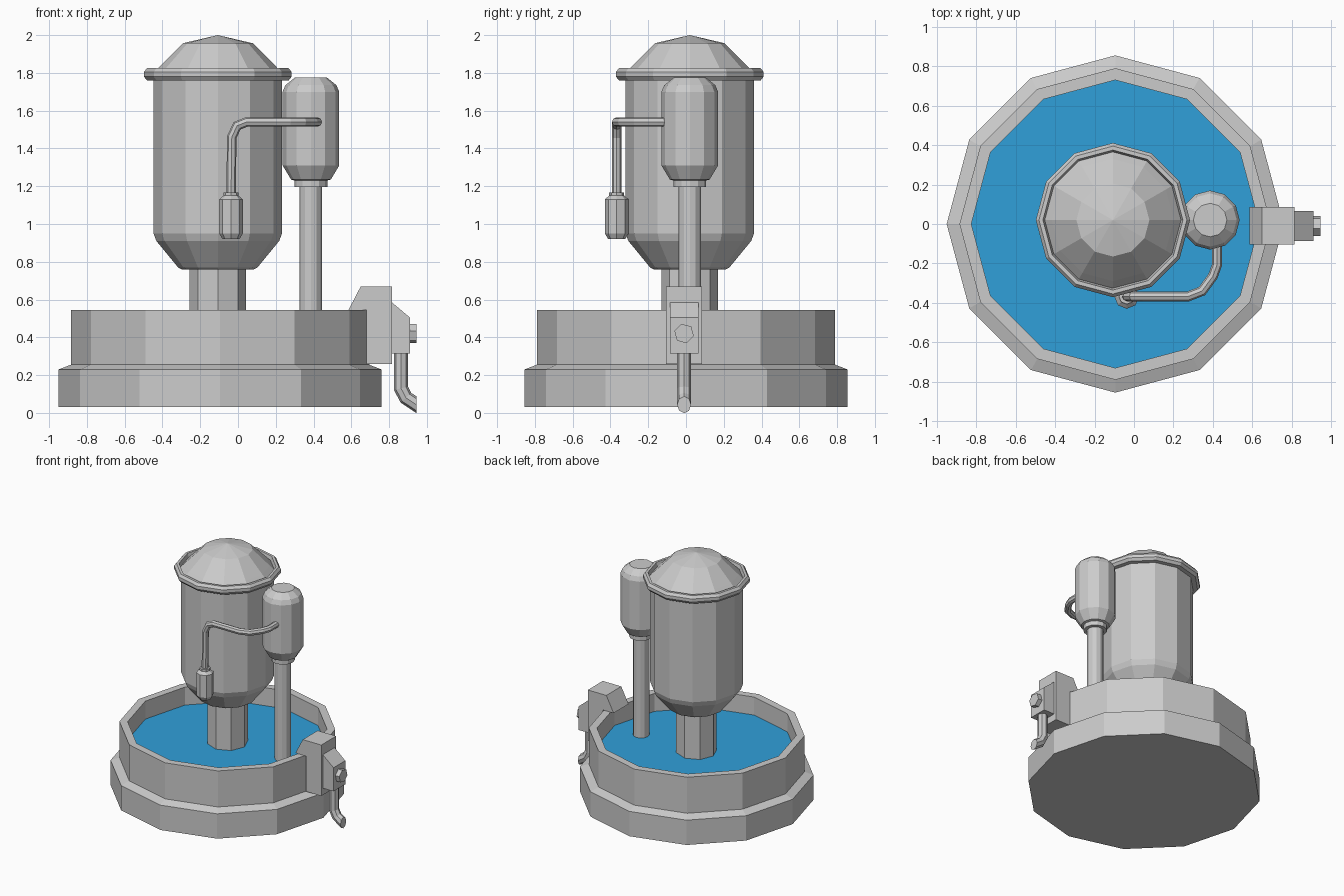
import bpy, bmesh
from math import cos, sin, pi
from mathutils import Vector

if "Cube" in bpy.data.objects:
    bpy.data.objects.remove(bpy.data.objects["Cube"])


def finish(name, bm, loc=(0, 0, 0)):
    bmesh.ops.remove_doubles(bm, verts=bm.verts, dist=1e-5)
    bmesh.ops.recalc_face_normals(bm, faces=bm.faces)
    mesh = bpy.data.meshes.new(name)
    bm.to_mesh(mesh)
    bm.free()
    obj = bpy.data.objects.new(name, mesh)
    obj.location = loc
    bpy.context.collection.objects.link(obj)
    return obj


def bridge(bm, rings):
    for a, b in zip(rings, rings[1:]):
        n = len(a)
        for i in range(n):
            j = (i + 1) % n
            bm.faces.new((a[i], a[j], b[j], b[i]))


def lathe(name, profile, sides, x, y):
    """Turn (radius, z) points about a vertical axis and cap both ends."""
    bm = bmesh.new()
    rings = [[bm.verts.new((r * cos(2 * pi * i / sides), r * sin(2 * pi * i / sides), z))
              for i in range(sides)] for r, z in profile]
    bridge(bm, rings)
    for ring, (r, z) in ((rings[0], profile[0]), (rings[-1], profile[-1])):
        if r > 0:
            bm.faces.new(ring)
    # collapse zero-radius rings cleanly
    bmesh.ops.remove_doubles(bm, verts=bm.verts, dist=1e-5)
    return finish(name, bm, (x, y, 0))


def tube(name, points, radius, sides=8, end_normal=None):
    """Sweep a polygon along a path with mitred joints."""
    pts = [Vector(p) for p in points]
    dirs = [(b - a).normalized() for a, b in zip(pts, pts[1:])]
    u = dirs[0].orthogonal().normalized()
    v = dirs[0].cross(u)
    bm = bmesh.new()
    ring = [pts[0] + radius * (u * cos(2 * pi * i / sides) + v * sin(2 * pi * i / sides))
            for i in range(sides)]
    rings = [[bm.verts.new(c) for c in ring]]
    for k, d in enumerate(dirs):
        p = pts[k + 1]
        n = d + dirs[k + 1] if k + 1 < len(dirs) else Vector(end_normal or d)
        ring = [c + d * ((p - c).dot(n) / d.dot(n)) for c in ring]
        rings.append([bm.verts.new(c) for c in ring])
    bridge(bm, rings)
    bm.faces.new(rings[0])
    bm.faces.new(rings[-1])
    return finish(name, bm)


def side_profile(name, outline, y0, y1):
    """Extrude an (x, z) outline across y."""
    bm = bmesh.new()
    rings = [[bm.verts.new((x, y, z)) for x, z in outline] for y in (y0, y1)]
    bridge(bm, rings)
    for ring in rings:
        bm.faces.new(ring)
    return finish(name, bm)


# Stepped basin and the water in it
BX = -0.095
lathe("basin", [(0.855, 0.03), (0.855, 0.23), (0.79, 0.255), (0.79, 0.545),
                (0.73, 0.545), (0.73, 0.37)], 12, BX, 0)
water = lathe("water", [(0.73, 0.38), (0.73, 0.40)], 12, BX, 0)
blue = bpy.data.materials.new("water_blue")
blue.diffuse_color = (0.03, 0.35, 0.7, 1)
blue.use_nodes = True
blue.node_tree.nodes["Principled BSDF"].inputs["Base Color"].default_value = blue.diffuse_color
water.data.materials.append(blue)

# Main tank on its octagonal post, with flange and domed lid
TX, TY = -0.107, 0.02
lathe("tank_post", [(0.15, 0.38), (0.15, 0.78)], 8, TX, TY)
lathe("main_tank", [(0.19, 0.76), (0.21, 0.77), (0.325, 0.91), (0.34, 0.95), (0.34, 1.78)],
      12, TX, TY)
lathe("tank_flange", [(0.335, 1.76), (0.375, 1.76), (0.391, 1.78), (0.391, 1.805),
                      (0.375, 1.825), (0.355, 1.825), (0.345, 1.79)], 12, TX, TY)
lathe("tank_lid", [(0.35, 1.775), (0.345, 1.795), (0.31, 1.832), (0.185, 1.957), (0, 2.0)],
      12, TX, TY)

# Side tank on a slim pole
SX, SY = 0.386, 0.02
lathe("side_tank_pole", [(0.06, 0.38), (0.06, 1.2)], 12, SX, SY)
lathe("side_tank_collar", [(0.087, 1.195), (0.087, 1.25)], 12, SX, SY)
lathe("side_tank", [(0.085, 1.23), (0.105, 1.235), (0.15, 1.31), (0.15, 1.70),
                    (0.135, 1.735), (0.085, 1.775)], 12, SX, SY)

# Bent pipe from the side tank to a small hanging canister
PY = -0.367
tube("connecting_pipe", [(0.42, -0.06, 1.54), (0.42, -0.21, 1.54), (0.40, -0.265, 1.54),
                         (0.345, -0.34, 1.54), (0.275, PY, 1.54), (0.045, PY, 1.54),
                         (-0.005, PY, 1.52), (-0.033, PY, 1.46), (-0.037, PY, 1.13)], 0.025)
lathe("canister", [(0.045, 0.92), (0.063, 0.95), (0.063, 1.13), (0.04, 1.15), (0.04, 1.168)],
      8, -0.037, PY)

# Tap housing hooked over the rim, with front block, hexagonal knob and spout
CY = -0.01
side_profile("tap_housing", [(0.585, 0.545), (0.65, 0.67), (0.815, 0.67), (0.815, 0.26),
                             (0.68, 0.26), (0.68, 0.545)], CY - 0.095, CY + 0.095)
side_profile("tap_block", [(0.80, 0.595), (0.815, 0.585), (0.91, 0.505), (0.91, 0.315),
                           (0.80, 0.315)], CY - 0.075, CY + 0.075)
tube("tap_knob", [(0.90, CY, 0.42), (0.945, CY, 0.42)], 0.053, 6)
tube("tap_spout", [(0.863, CY, 0.33), (0.863, CY, 0.13), (0.889, CY, 0.08),
                   (0.945, CY, 0.043)], 0.037, 8, (1, 0, 0))
